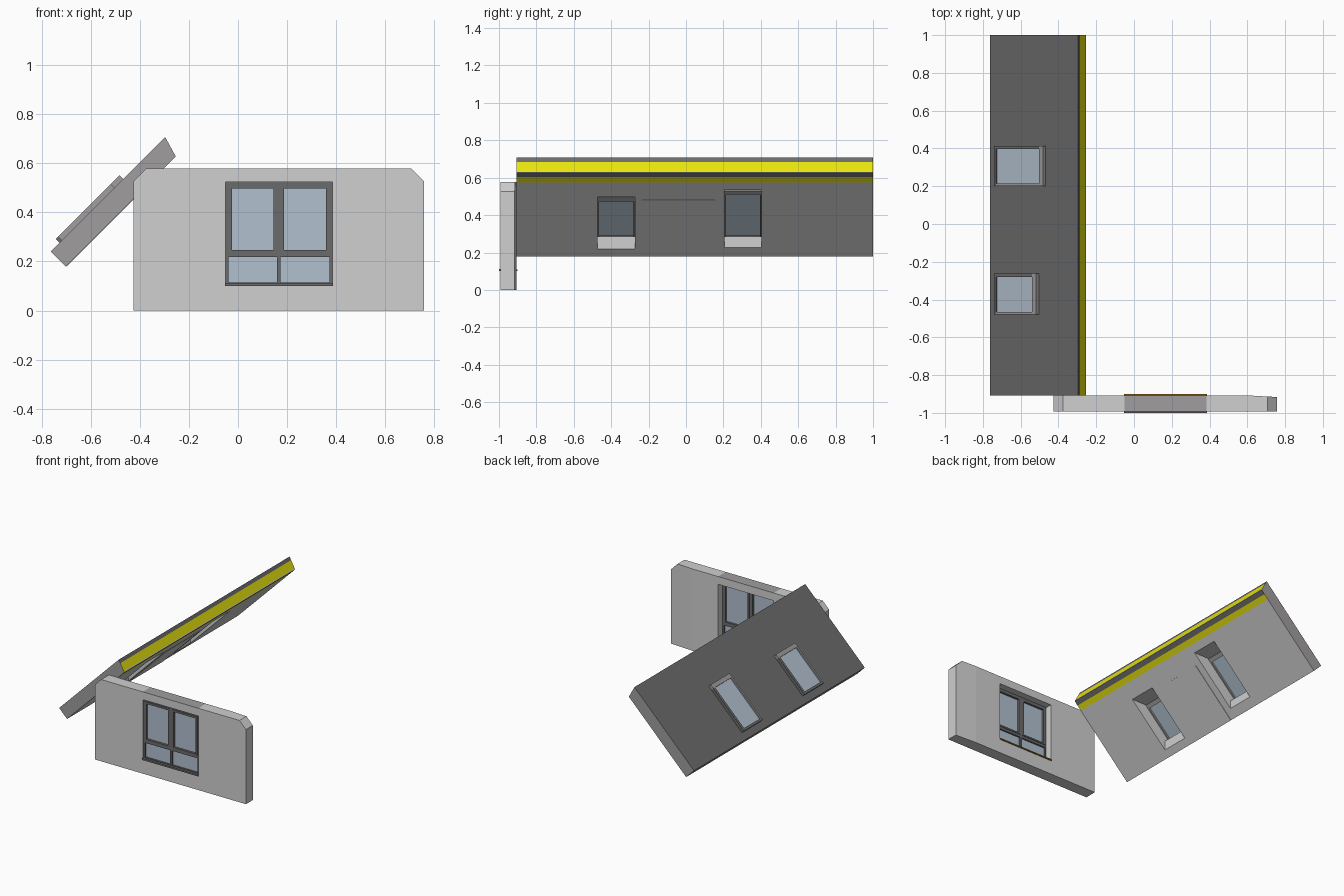
import bpy, bmesh, math

if "Cube" in bpy.data.objects:
    bpy.data.objects.remove(bpy.data.objects["Cube"])


def material(name, r, g, b):
    m = bpy.data.materials.new(name)
    m.diffuse_color = (r ** 2.2, g ** 2.2, b ** 2.2, 1)
    m.use_nodes = True
    m.node_tree.nodes["Principled BSDF"].inputs["Base Color"].default_value = m.diffuse_color
    return m


LIGHT = material("light grey plaster", 0.81, 0.81, 0.81)
MID = material("medium grey", 0.62, 0.61, 0.61)
DARK = material("dark grey", 0.42, 0.42, 0.42)
YELLOW = material("yellow insulation", 0.9, 0.89, 0.08)
GLASS = material("blue glass", 0.69, 0.75, 0.81)
WOOD = material("brown wood", 0.6, 0.42, 0.15)


def prism(name, pts, y0, y1, mats, edge_mats=None, cap=0):
    """Extrude an x-z profile along y; edge_mats gives a slot per profile edge."""
    bm = bmesh.new()
    a = [bm.verts.new((x, y0, z)) for x, z in pts]
    b = [bm.verts.new((x, y1, z)) for x, z in pts]
    for ring in (a, b):
        bm.faces.new(ring).material_index = cap
    n = len(pts)
    for i in range(n):
        j = (i + 1) % n
        f = bm.faces.new((a[i], a[j], b[j], b[i]))
        f.material_index = edge_mats[i] if edge_mats else 0
    bmesh.ops.recalc_face_normals(bm, faces=bm.faces)
    me = bpy.data.meshes.new(name)
    bm.to_mesh(me)
    bm.free()
    for m in mats:
        me.materials.append(m)
    ob = bpy.data.objects.new(name, me)
    bpy.context.collection.objects.link(ob)
    return ob


def rect(x0, x1, z0, z1):
    return [(x0, z0), (x1, z0), (x1, z1), (x0, z1)]


def slope(pts):
    """Roof coordinates (up the slope, outward) to x-z at 45 degrees."""
    s = math.sqrt(0.5)
    return [(-0.763 + (u - n) * s, 0.241 + (u + n) * s) for u, n in pts]


def cut(ob, cutter):
    mod = ob.modifiers.new("opening", 'BOOLEAN')
    mod.operation, mod.solver, mod.object = 'DIFFERENCE', 'EXACT', cutter
    deps = bpy.context.evaluated_depsgraph_get()
    deps.update()
    me = bpy.data.meshes.new_from_object(ob.evaluated_get(deps))
    ob.modifiers.clear()
    ob.data = me
    bpy.data.objects.remove(cutter)


# gable wall with chamfered top corners; bare grey top above the window
WX0, WX1, WZ0, WZ1 = -0.05, 0.384, 0.105, 0.523
wall = prism("gable_wall",
             [(-0.425, 0), (0.757, 0), (0.757, 0.527), (0.706, 0.578), (WX1, 0.578),
              (WX0, 0.578), (-0.375, 0.578), (-0.425, 0.527)],
             -0.992, -0.907, [LIGHT, MID], [0, 0, 0, 0, 1, 0, 0, 0])
# slight taper on the inner face near the right end
bm = bmesh.new()
bm.from_mesh(wall.data)
bmesh.ops.bisect_plane(bm, geom=bm.verts[:] + bm.edges[:] + bm.faces[:],
                       plane_co=(0.59, 0, 0), plane_no=(1, 0, 0))
for v in bm.verts:
    if v.co.x > 0.6 and v.co.y > -0.95:
        v.co.y -= 0.009 * (v.co.x - 0.59) / 0.167
bm.to_mesh(wall.data)
bm.free()
cut(wall, prism("wall_cutter", rect(WX0, WX1, WZ0, WZ1), -1.1, -0.8, []))

# wall window: outer frame, mullion, transom, sashes, glass, sills
F0, F1 = -0.984, -0.955
for name, r in (("frame_left", (WX0, -0.039, WZ0, WZ1)), ("frame_right", (0.373, WX1, WZ0, WZ1)),
                ("frame_top", (-0.039, 0.373, 0.512, WZ1)), ("frame_bottom", (-0.039, 0.373, WZ0, 0.115)),
                ("transom", (-0.039, 0.373, 0.218, 0.236)), ("mullion", (0.159, 0.173, 0.115, 0.512))):
    prism("window_" + name, rect(*r), F0, F1, [DARK])
for side, x0, x1 in (("left", -0.039, 0.159), ("right", 0.173, 0.373)):
    for part, r in (("a", (x0, x0 + 0.014, 0.236, 0.512)), ("b", (x1 - 0.014, x1, 0.236, 0.512)),
                    ("top", (x0, x1, 0.498, 0.512)), ("bottom", (x0, x1, 0.236, 0.247))):
        prism(f"sash_{side}_{part}", rect(*r), F0 - 0.004, F1 + 0.004, [DARK])
    prism(f"glass_{side}", rect(x0, x1, 0.11, 0.512), -0.972, -0.966, [GLASS])
prism("outer_sill", rect(WX0 - 0.002, WX1 + 0.003, 0.1, 0.112), -1.0, -0.97, [DARK])
prism("inner_sill", rect(WX0 - 0.002, WX1 + 0.002, 0.1, 0.108), -0.95, -0.9, [WOOD])

# roof slab: one colour per profile edge (top, ridge strips, underside strips, eave)
Y0 = -0.907
roof = prism("roof_slab",
             slope([(0, 0), (0.659, 0), (0.652, -0.024), (0.636, -0.079), (0.634, -0.087),
                    (0.599, -0.087), (0.559, -0.087), (0, -0.087)]),
             Y0, 1.0, [LIGHT, MID, DARK, YELLOW], [2, 2, 3, 0, 2, 3, 0, 1], cap=1)
prism("underside_panel", slope([(0.002, -0.085), (0.425, -0.085), (0.425, -0.09), (0.002, -0.09)]),
      -0.235, 0.155, [LIGHT])

# roof windows: level upper lining, upright lower lining, raised frame
for name, y0, y1, xlow, ztop, u1 in (("front", -0.474, -0.273, -0.663, 0.497, 0.367),
                                     ("back", 0.206, 0.404, -0.653, 0.535, 0.417)):
    cut(roof, prism("roof_cutter", [(-0.9, 0.285), (xlow, 0.285), (xlow, 0.05), (-0.1, 0.05),
                                    (-0.1, ztop), (-0.9, ztop)], y0, y1, []))
    u0, a, b = 0.05, y0 - 0.004, y1 + 0.01
    for part, p0, p1, q0, q1, m in (("bottom", u0, u0 + 0.016, a, b, DARK),
                                    ("top", u1 - 0.03, u1, a, b, MID),
                                    ("side_a", u0 + 0.016, u1 - 0.03, a, a + 0.013, MID),
                                    ("side_b", u0 + 0.016, u1 - 0.03, b - 0.018, b, DARK)):
        prism(f"{name}_skylight_{part}", slope(rect(p0, p1, -0.008, 0.021)), q0, q1, [m])
    prism(f"{name}_skylight_glass", slope(rect(u0 + 0.008, u1 - 0.01, 0.004, 0.012)),
          a + 0.005, b - 0.005, [GLASS])
